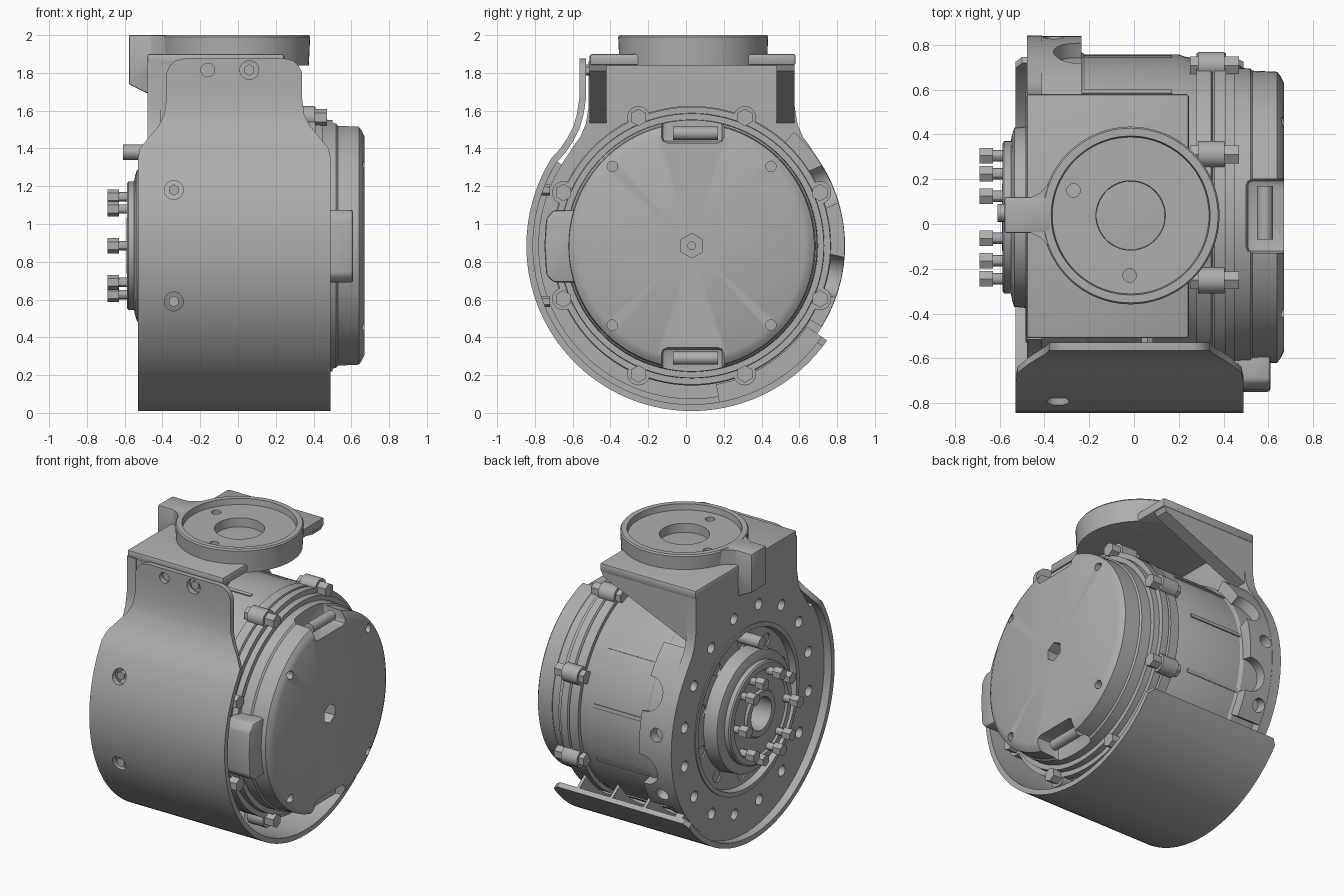
import bpy, bmesh, math
from mathutils import Vector, Matrix

cube = bpy.data.objects.get("Cube")
if cube:
    bpy.data.objects.remove(cube)

grey = bpy.data.materials.new("machined grey")
grey.use_nodes = True
COLOR = (0.42, 0.42, 0.42, 1)
grey.diffuse_color = COLOR
grey.node_tree.nodes["Principled BSDF"].inputs["Base Color"].default_value = COLOR

AY, AZ = 0.03, 0.885   # motor axis
SR = 0.875             # shell radius


def polar(r, deg):
    a = math.radians(deg)
    return AY + r * math.cos(a), AZ + r * math.sin(a)


def finish(name, bm, bevel=0):
    bmesh.ops.recalc_face_normals(bm, faces=bm.faces)
    mesh = bpy.data.meshes.new(name)
    bm.to_mesh(mesh)
    bm.free()
    mesh.materials.append(grey)
    ob = bpy.data.objects.new(name, mesh)
    bpy.context.collection.objects.link(ob)
    if bevel:
        mod = ob.modifiers.new("bevel", "BEVEL")
        mod.width, mod.segments, mod.limit_method = bevel, 2, "ANGLE"
    return ob


def apply_all(ob):
    bpy.ops.object.select_all(action="DESELECT")
    ob.select_set(True)
    bpy.context.view_layer.objects.active = ob
    for mod in list(ob.modifiers):
        bpy.ops.object.modifier_apply(modifier=mod.name)


def cut(ob, cutters):
    """Subtract each cutter, then discard it."""
    apply_all(ob)
    for c in cutters:
        mod = ob.modifiers.new("cut", "BOOLEAN")
        mod.object, mod.operation, mod.solver = c, "DIFFERENCE", "EXACT"
        apply_all(ob)
        bpy.data.objects.remove(c)


def lathe(name, profile, axis="X", centre=(0, AY, AZ), steps=96):
    """Spin a closed (along axis, radius) profile."""
    bm = bmesh.new()
    rings = []
    for i in range(steps):
        a = 2 * math.pi * i / steps
        c, s = math.cos(a), math.sin(a)
        rings.append([bm.verts.new(Vector(centre) + Vector(
            (t, r * c, r * s) if axis == "X" else (r * c, r * s, t))) for t, r in profile])
    n = len(profile)
    for i in range(steps):
        p, q = rings[i], rings[(i + 1) % steps]
        for j in range(n):
            k = (j + 1) % n
            bm.faces.new((p[j], p[k], q[k], q[j]))
    return finish(name, bm)


def prism(name, pts, axis, lo, hi, bevel=0):
    """Extrude an outline along x, y or z."""
    place = {"X": lambda p, t: (t, p[0], p[1]), "Y": lambda p, t: (p[0], t, p[1]),
             "Z": lambda p, t: (p[0], p[1], t)}[axis]
    bm = bmesh.new()
    a = [bm.verts.new(place(p, lo)) for p in pts]
    b = [bm.verts.new(place(p, hi)) for p in pts]
    bm.faces.new(a)
    bm.faces.new(b)
    for i in range(len(pts)):
        j = (i + 1) % len(pts)
        bm.faces.new((a[i], a[j], b[j], b[i]))
    return finish(name, bm, bevel)


def box(name, x, y, z, bevel=0):
    return prism(name, [(x[0], y[0]), (x[1], y[0]), (x[1], y[1]), (x[0], y[1])], "Z", *z, bevel)


def arc_band(name, r_in, r_out, a0, a1, x0, x1, n=48):
    angles = [a0 + (a1 - a0) * i / n for i in range(n + 1)]
    return prism(name, [polar(r_out, a) for a in angles] + [polar(r_in, a) for a in reversed(angles)], "X", x0, x1)


def rods(name, items):
    """Cylinders given as (start, end, radius, sides)."""
    bm = bmesh.new()
    for start, end, r, sides in items:
        d = Vector(end) - Vector(start)
        m = Matrix.Translation((Vector(start) + Vector(end)) / 2) @ d.to_track_quat("Z", "Y").to_matrix().to_4x4()
        bmesh.ops.create_cone(bm, cap_ends=True, segments=sides, radius1=r, radius2=r, depth=d.length, matrix=m)
    return finish(name, bm)


def along_x(x0, x1, yz, r, sides=24):
    return ((x0, *yz), (x1, *yz), r, sides)


# Wraparound shell with a narrowed tab at the front top
rows = [(*polar(SR, -35 - 177 * i / 70), -0.53, 0.49) for i in range(71)]
rows[0] = rows[0][:2] + (-0.50, 0.45)
rows += [(-0.665, 1.40, -0.52, 0.48), (-0.625, 1.46, -0.47, 0.43), (-0.595, 1.52, -0.42, 0.38),
         (-0.578, 1.58, -0.39, 0.35), (-0.565, 1.66, -0.38, 0.34), (-0.565, 1.80, -0.38, 0.34),
         (-0.565, 1.84, -0.36, 0.32), (-0.565, 1.865, -0.33, 0.29), (-0.565, 1.875, -0.29, 0.25)]
bm = bmesh.new()
pairs = [(bm.verts.new((a, y, z)), bm.verts.new((b, y, z))) for y, z, a, b in rows]
for p, q in zip(pairs, pairs[1:]):
    bm.faces.new((p[0], p[1], q[1], q[0]))
shell = finish("outer_shell", bm)
wall = shell.modifiers.new("wall", "SOLIDIFY")
wall.thickness, wall.offset = 0.035, -1
face = shell.data.polygons[35]
if face.normal.dot(face.center - Vector((0, AY, AZ))) < 0:
    shell.data.flip_normals()
cut(shell, [rods("hole_cutter", [((x, -0.95, z), (x, -0.45, z), r, 24)])
            for x, z, r in ((-0.34, 1.18, 0.05), (-0.34, 0.59, 0.05), (-0.16, 1.815, 0.036), (0.06, 1.815, 0.05))])
rods("shell_screws", [((x, y, z), (x, y + 0.06, z), 0.03, 6)
                      for x, y, z in ((-0.34, -0.78, 1.18), (-0.34, -0.78, 0.59), (0.06, -0.55, 1.815))])

# Webs joining the shell to the motor
arc_band("rear_web", 0.76, 0.86, -35, -212, -0.475, -0.42)
for x in (-0.2, 0.05, 0.3):
    arc_band("shell_rib", 0.745, 0.86, -35, -80, x, x + 0.02)

# Rear plate: round below, neck rising to the head
side = [(0.65, 1.42), (0.62, 1.46), (0.59, 1.53), (0.575, 1.62), (0.575, 1.86)]
arc = [polar(0.812, 145 + 250 * i / 72) for i in range(73)]
plate = prism("rear_plate", arc + side + [(2 * AY - y, z) for y, z in reversed(side)], "X", -0.478, -0.41)
cut(plate, [rods("recess_cutter", [along_x(-0.6, -0.44, (AY, AZ), 0.55, 72)]),
            rods("hole_cutter", [along_x(-0.6, -0.35, polar(0.68, 11 + 22.5 * k), 0.036) for k in range(16)]),
            rods("hole_cutter", [along_x(-0.6, -0.35, polar(0.45, 18 + 36 * k), 0.042) for k in range(10)])])
rods("rear_stop_pin", [along_x(-0.61, -0.45, (0.05, 1.38), 0.04)])

# Rim band on the open side, with scalloped pockets
band = arc_band("rim_band", 0.72, 0.81, -32, 48, -0.47, -0.235)
cut(band, [rods("pocket_cutter", [((-0.25, *polar(0.6, a)), (-0.25, *polar(1, a)), 0.11, 24)]) for a in (-12, 24)])
cut(band, [rods("hole_cutter", [((-0.36, *polar(0.6, a)), (-0.36, *polar(1, a)), 0.045, 24)]) for a in (-24, 7)])

# Head: top plate, slanted gussets, arm and dished ring
box("top_plate", (-0.48, 0.245), (-0.51, 0.58), (1.84, 1.90), 0.012)
for name, y0, y1 in (("back_gusset", 0.48, 0.575), ("front_gusset", -0.51, -0.42)):
    prism(name, [(-0.478, 1.85), (0.24, 1.85), (0.22, 1.81), (-0.40, 1.54), (-0.478, 1.50)], "Y", y0, y1)
prism("arm", [(-0.578, 2.0), (-0.37, 2.0), (-0.37, 1.86), (-0.46, 1.84), (-0.478, 1.69), (-0.578, 1.74)],
      "Y", -0.04, 0.12, 0.008)
prism("arm_flare", [(-0.46, -0.04), (-0.42, -0.06), (-0.36, -0.12), (-0.37, 0.04),
                    (-0.36, 0.20), (-0.42, 0.14), (-0.46, 0.12)], "Z", 1.88, 1.998)
ring = lathe("mount_ring", [(1.84, 0.39), (1.99, 0.397), (2.0, 0.39), (2.0, 0.355), (1.96, 0.35),
                            (1.96, 0.155), (1.84, 0.15)], "Z", (-0.015, 0.038, 0))
cut(ring, [rods("hole_cutter", [((x, y, 1.88), (x, y, 2.1), 0.03, 24)])
           for x, y in ((-0.27, 0.15), (-0.02, -0.23))])

# Motor body with shallow lengthwise ribs
lathe("motor_body", [(-0.43, 0.05), (-0.43, 0.74), (-0.24, 0.74), (-0.22, 0.728), (0.20, 0.728),
                     (0.25, 0.71), (0.45, 0.70), (0.45, 0.05)])
bm = bmesh.new()
for k in range(12):
    bmesh.ops.create_cube(bm, size=1, matrix=Matrix.Translation((-0.03, AY, AZ))
                          @ Matrix.Rotation(math.radians(30 * k + 10), 4, "X")
                          @ Matrix.Translation((0, 0, 0.72)) @ Matrix.Diagonal((0.4, 0.025, 0.03, 1)))
finish("body_ribs", bm)

# Bolted flange
lathe("flange", [(0.28, 0.5), (0.28, 0.735), (0.345, 0.735), (0.35, 0.72), (0.36, 0.735),
                 (0.41, 0.735), (0.41, 0.5)])
spots = [polar(0.735, 22.5 + 45 * k) for k in range(8)]
rods("flange_lugs", [along_x(0.285, 0.405, p, 0.06) for p in spots])
rods("flange_bolts", [along_x(0.25, 0.47, p, 0.046, 6) for p in spots])

# End cap with notches and recesses
cap = lathe("end_cap", [(0.40, 0.02), (0.40, 0.67), (0.52, 0.665), (0.53, 0.655), (0.64, 0.65),
                        (0.655, 0.63), (0.67, 0.60), (0.67, 0.02)])
cut(cap, [box("notch_cutter", (0.50, 0.8), (-0.13, 0.20), z, 0.03) for z in ((1.43, 1.7), (0.1, 0.345))])
cut(cap, [rods("socket_cutter", [along_x(0.60, 0.8, polar(0.594, 45 + 90 * k), 0.028, 12)]) for k in range(4)])
cut(cap, [rods("centre_cutter", [along_x(0.58, 0.8, (AY, AZ), 0.065, 6)])])
rods("notch_spools", [((0.585, -0.07, z), (0.585, 0.17, z), 0.035, 24) for z in (1.48, 0.29)])
prism("side_connector", [(-0.55, 0.69), (-0.70, 0.69), (-0.74, 0.73), (-0.75, 0.885), (-0.74, 1.03),
                         (-0.70, 1.075), (-0.55, 1.075)], "X", 0.42, 0.61, 0.015)

# Rear hub with bore and bolts
lathe("rear_hub", [(-0.43, 0.41), (-0.535, 0.40), (-0.545, 0.37), (-0.55, 0.34), (-0.58, 0.34),
                   (-0.588, 0.33), (-0.588, 0.29), (-0.575, 0.28), (-0.575, 0.16), (-0.59, 0.15),
                   (-0.59, 0.11), (-0.43, 0.11)])
lathe("recess_step", [(-0.43, 0.56), (-0.485, 0.56), (-0.485, 0.53), (-0.43, 0.52)])
hub_spots = [polar(0.275, a) for a in (0, 45, 70, 110, 135, 180, 225, 250, 290, 315)]
rods("hub_bolt_shafts", [along_x(-0.64, -0.55, p, 0.025, 12) for p in hub_spots])
rods("hub_bolt_heads", [along_x(-0.69, -0.63, p, 0.04, 6) for p in hub_spots])

for ob in bpy.context.scene.objects:
    if ob.type == "MESH":
        apply_all(ob)
        bpy.ops.object.shade_smooth_by_angle(angle=math.radians(30))
